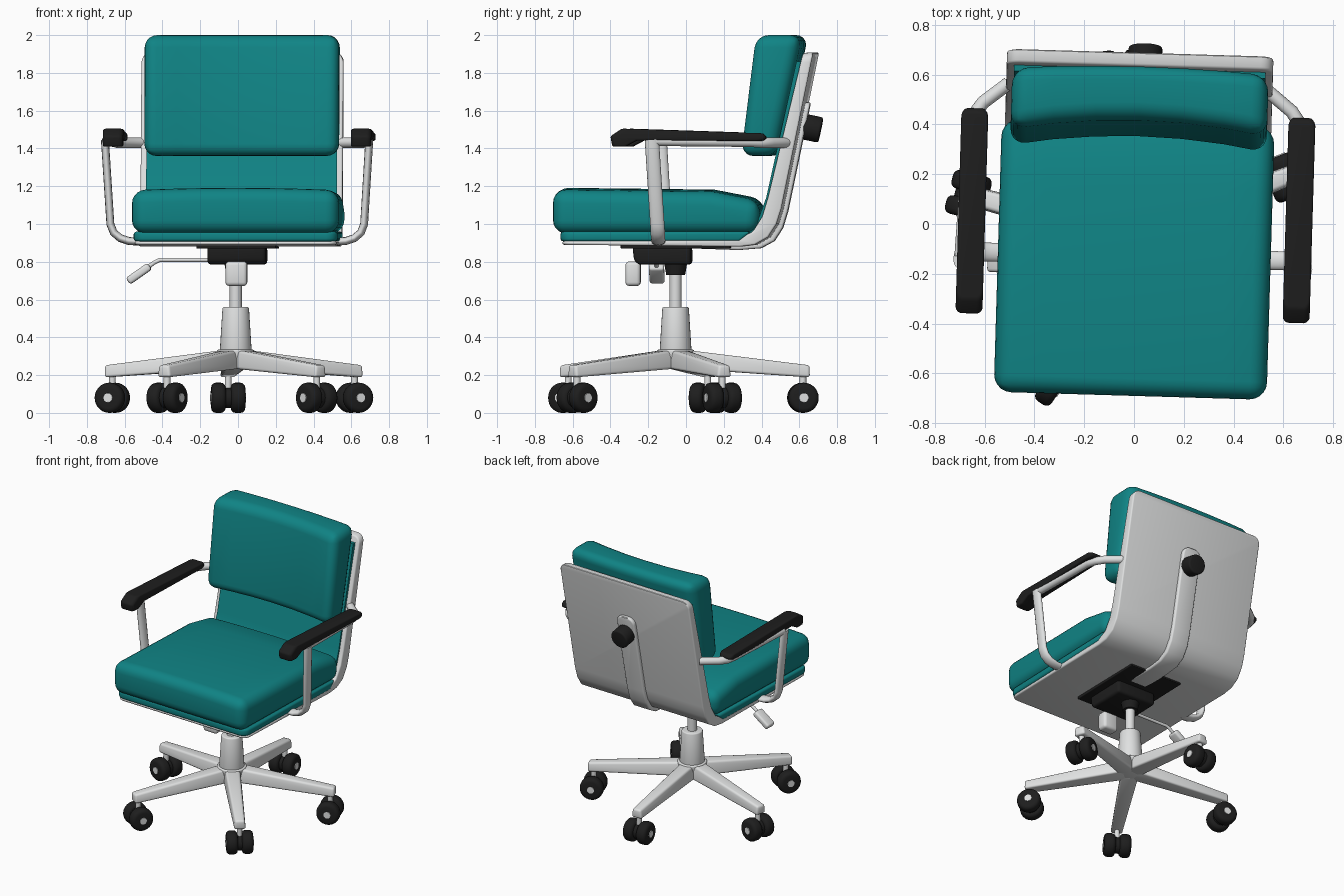
import bpy, bmesh, math
from mathutils import Vector, Matrix

if "Cube" in bpy.data.objects:
    bpy.data.objects.remove(bpy.data.objects["Cube"])


def material(name, rgb):
    m = bpy.data.materials.new(name)
    m.use_nodes = True
    m.diffuse_color = (*rgb, 1)
    m.node_tree.nodes["Principled BSDF"].inputs["Base Color"].default_value = (*rgb, 1)
    return m


TEAL = material("teal fabric", (0.005, 0.23, 0.235))
GREY = material("light grey metal", (0.74, 0.75, 0.75))
BLACK = material("black plastic", (0.013, 0.013, 0.013))


def finish(name, data, mat, bevel=0.0, segments=3, matrix=None):
    """Link the data, bake the bevel and shade smooth with sharp edges kept."""
    ob = bpy.data.objects.new(name, data)
    bpy.context.collection.objects.link(ob)
    data.materials.append(mat)
    if bevel:
        mod = ob.modifiers.new("bevel", 'BEVEL')
        mod.width, mod.segments, mod.limit_method = bevel, segments, 'ANGLE'
    if matrix:
        ob.matrix_basis = matrix
    bpy.ops.object.select_all(action='DESELECT')
    ob.select_set(True)
    bpy.context.view_layer.objects.active = ob
    bpy.ops.object.convert(target='MESH')
    bpy.ops.object.shade_smooth_by_angle(angle=math.radians(35))
    return bpy.context.view_layer.objects.active


def from_bmesh(name, bm, mat, **kw):
    bmesh.ops.recalc_face_normals(bm, faces=bm.faces)
    me = bpy.data.meshes.new(name)
    bm.to_mesh(me)
    bm.free()
    return finish(name, me, mat, **kw)


def prism(name, profile, half, mat, x=0.0, slices=1, shape=None, corner=None, **kw):
    """Extrude a (y, z) profile along x; corner=(profile edges, radius) rounds the ends."""
    bm = bmesh.new()
    rings = []
    for i in range(slices + 1):
        t = 2 * i / slices - 1
        pts = [shape(t, y, z) if shape else (y, z) for y, z in profile]
        rings.append([bm.verts.new((x + half * t, y, z)) for y, z in pts])
    n = len(profile)
    for a, b in zip(rings, rings[1:]):
        for j in range(n):
            bm.faces.new((a[j], a[(j + 1) % n], b[(j + 1) % n], b[j]))
    bm.faces.new(rings[0])
    bm.faces.new(rings[-1])
    if corner:
        edges = [bm.edges.get((r[j], r[(j + 1) % n]))
                 for j in corner[0] for r in (rings[0], rings[-1])]
        bmesh.ops.bevel(bm, geom=edges, offset=corner[1], segments=5,
                        profile=0.5, affect='EDGES')
    return from_bmesh(name, bm, mat, **kw)


def cyl(name, p0, p1, r0, r1, mat, **kw):
    p0, p1 = Vector(p0), Vector(p1)
    d = p1 - p0
    bm = bmesh.new()
    bmesh.ops.create_cone(bm, cap_ends=True, segments=28, radius1=r0, radius2=r1,
                          depth=d.length)
    m = Matrix.Translation((p0 + p1) / 2) @ d.to_track_quat('Z', 'Y').to_matrix().to_4x4()
    bm.transform(m)
    return from_bmesh(name, bm, mat, **kw)


def box(name, centre, size, mat, tilt=0.0, **kw):
    bm = bmesh.new()
    bmesh.ops.create_cube(bm, size=1)
    bm.transform(Matrix.Translation(centre) @ Matrix.Rotation(tilt, 4, 'Y')
                 @ Matrix.Diagonal((*size, 1)))
    return from_bmesh(name, bm, mat, **kw)


def tube(name, points, radius, mat, squash=1.0):
    """Round bar along points; squash widens its section along y."""
    cu = bpy.data.curves.new(name, 'CURVE')
    cu.dimensions, cu.bevel_depth, cu.bevel_resolution = '3D', radius, 4
    cu.use_fill_caps = True
    sp = cu.splines.new('POLY')
    sp.points.add(len(points) - 1)
    for p, (x, y, z) in zip(sp.points, points):
        p.co = (x, y / squash, z, 1)
    return finish(name, cu, mat, matrix=Matrix.Diagonal((1, squash, 1, 1)))


upper = []

# Cushions
def seat_crown(t, y, z):
    return y, z + (0.012 * (1 - t * t) if z > 1.1 else 0)


def back_hollow(t, y, z):
    return y + (0.05 if y < 0.4 else 0.02) * (1 - t * t), z


upper.append(prism("seat_cushion", [(-0.69, 0.95), (-0.69, 1.18), (0.15, 1.17), (0.41, 1.12),
                                    (0.40, 0.95)], 0.548, TEAL, x=0.005, slices=6,
                   shape=seat_crown, bevel=0.07, segments=5))
upper.append(prism("back_cushion", [(0.295, 1.36), (0.375, 2.0), (0.625, 2.0), (0.49, 1.36)],
                   0.515, TEAL, x=0.008, slices=6, shape=back_hollow, bevel=0.065, segments=5))

# Upholstered base and back lining
upper.append(prism("seat_base", [(-0.65, 0.908), (-0.65, 0.96), (0.36, 0.96), (0.30, 0.908)],
                   0.54, TEAL, x=0.005, corner=([0], 0.06), bevel=0.015))
upper.append(prism("back_lining", [(0.34, 0.94), (0.40, 1.03), (0.44, 1.14), (0.60, 1.86),
                                   (0.63, 1.86), (0.47, 1.12), (0.40, 0.95)],
                   0.505, TEAL, x=0.005))

# Bent shell under the seat and behind the back
shell = [(-0.64, 0.89), (-0.15, 0.885), (0.30, 0.88), (0.38, 0.89), (0.45, 0.93),
         (0.495, 1.0), (0.52, 1.08), (0.69, 1.91),
         (0.635, 1.905), (0.45, 1.14), (0.42, 1.04), (0.37, 0.96), (0.30, 0.925),
         (-0.12, 0.92), (-0.16, 0.91), (-0.64, 0.91)]
upper.append(prism("shell", shell, 0.535, GREY, x=0.005,
                   corner=([7, len(shell) - 1], 0.05), bevel=0.015))

# Spine strip and its adjusting knob
spine = [(0.0, 0.872), (0.28, 0.862), (0.40, 0.872), (0.47, 0.91), (0.515, 0.98),
         (0.542, 1.07), (0.662, 1.645),
         (0.62, 1.645), (0.50, 1.07), (0.47, 1.0), (0.43, 0.93), (0.37, 0.90), (0.0, 0.90)]
upper.append(prism("spine", spine, 0.072, GREY, x=0.02, corner=([6], 0.05), bevel=0.012))
upper.append(cyl("back_knob", (0.025, 0.62, 1.517), (0.025, 0.715, 1.497), 0.068, 0.068,
                 BLACK, bevel=0.012))

# Arms
pad = [(-0.37, 1.41), (-0.38, 1.465), (-0.32, 1.505), (0.43, 1.48), (0.45, 1.455),
       (0.43, 1.44), (-0.24, 1.442), (-0.30, 1.41)]
for side, s in (("left", 1), ("right", -1)):
    upper.append(prism(side + "_arm_pad", pad, 0.054, BLACK, x=0.005 + s * 0.657,
                       corner=([0, 1, 3, 4], 0.025), bevel=0.014))
    post = [(0.50, -0.13, 0.905), (0.575, -0.13, 0.91), (0.62, -0.13, 0.925),
            (0.655, -0.13, 0.955), (0.672, -0.132, 1.0), (0.70, -0.16, 1.445)]
    upper.append(tube(side + "_arm_post", [(s * a, b, c) for a, b, c in post],
                      0.021, GREY, squash=1.8))
    rail = [(0.69, -0.15, 1.44), (0.67, 0.36, 1.435), (0.655, 0.42, 1.43),
            (0.62, 0.47, 1.43), (0.52, 0.55, 1.43)]
    upper.append(tube(side + "_arm_rail", [(s * a, b, c) for a, b, c in rail], 0.027, GREY))

# Tilt mechanism with its levers
upper.append(box("mount_plate", (0, -0.05, 0.882), (0.42, 0.58, 0.025), BLACK, bevel=0.005))
upper.append(prism("tilt_housing", [(-0.28, 0.88), (-0.27, 0.80), (-0.24, 0.785),
                                    (0.03, 0.785), (0.03, 0.88)], 0.155, BLACK, bevel=0.02))
upper.append(cyl("housing_socket", (-0.01, -0.055, 0.73), (-0.01, -0.055, 0.80), 0.05, 0.062,
                 BLACK))
upper.append(box("front_paddle", (0, -0.28, 0.737), (0.115, 0.08, 0.13), GREY, bevel=0.02))
upper.append(tube("lever_rod", [(-0.10, -0.17, 0.81), (-0.41, -0.17, 0.81),
                                (-0.44, -0.17, 0.795), (-0.50, -0.17, 0.75)], 0.011, GREY))
upper.append(box("lever_paddle", (-0.52, -0.17, 0.737), (0.14, 0.08, 0.042), GREY,
                 tilt=-math.radians(35), bevel=0.014))

# The seat is swivelled slightly on its column
swivel = Matrix.Rotation(math.radians(-1.7), 4, 'Z')
for ob in upper:
    ob.matrix_basis = swivel @ ob.matrix_basis

# Column
CX, CY = -0.012, -0.055
cyl("hub", (CX, CY, 0.235), (CX, CY, 0.335), 0.085, 0.10, GREY, bevel=0.01)
cyl("column_sleeve", (CX, CY, 0.32), (CX, CY, 0.56), 0.085, 0.07, GREY, bevel=0.008)
cyl("piston", (CX, CY, 0.55), (CX, CY, 0.78), 0.032, 0.032, GREY)

# Five legs with twin-wheel casters
for i in range(5):
    turn = Matrix.Translation((CX, CY, 0)) @ Matrix.Rotation(
        math.radians(93.4 + 72 * i), 4, 'Z')
    bm = bmesh.new()
    ends = []
    for r, w, low, high in ((0.03, 0.062, 0.235, 0.336), (0.71, 0.04, 0.188, 0.252)):
        ends.append([bm.verts.new((r, y, z)) for y, z in
                     ((-w, low), (w, low), (w * 0.8, high), (-w * 0.8, high))])
    a, b = ends
    for j in range(4):
        bm.faces.new((a[j], a[(j + 1) % 4], b[(j + 1) % 4], b[j]))
    bm.faces.new(a)
    bm.faces.new(b)
    from_bmesh(f"leg_{i + 1}", bm, GREY, bevel=0.014, matrix=turn)
    R, Z = 0.675, 0.08
    cyl(f"caster_stem_{i + 1}", (R, 0, 0.1), (R, 0, 0.21), 0.018, 0.018, GREY, matrix=turn)
    cyl(f"caster_body_{i + 1}", (R, -0.03, Z), (R, 0.03, Z), 0.055, 0.055, BLACK, matrix=turn)
    for s in (-1, 1):
        cyl(f"wheel_{i + 1}", (R, s * 0.014, Z), (R, s * 0.09, Z), 0.08, 0.08, BLACK,
            bevel=0.025, matrix=turn)
        cyl(f"wheel_cap_{i + 1}", (R, s * 0.08, Z), (R, s * 0.094, Z), 0.026, 0.024, GREY,
            matrix=turn)
